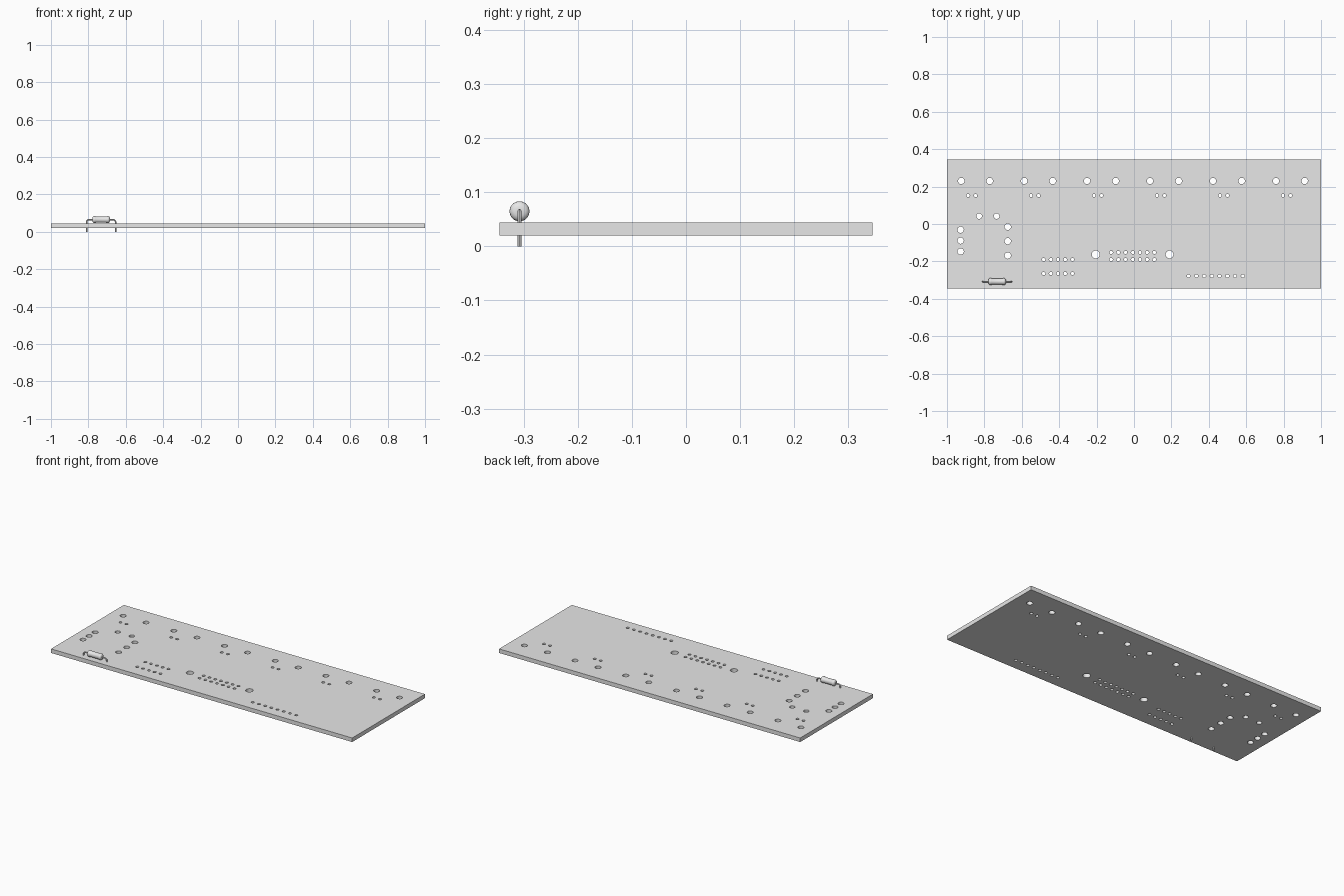
import bpy
from math import cos, sin, pi

if "Cube" in bpy.data.objects:
    bpy.data.objects.remove(bpy.data.objects["Cube"], do_unlink=True)

grey = bpy.data.materials.new("plain_grey")
grey.use_nodes = True
grey.diffuse_color = (0.8, 0.8, 0.8, 1)
grey.node_tree.nodes["Principled BSDF"].inputs["Base Color"].default_value = grey.diffuse_color


def add_spline(curve, points, closed):
    spline = curve.splines.new("POLY")
    spline.points.add(len(points) - 1)
    for target, p in zip(spline.points, points):
        target.co = (*p, 1)
    spline.use_cyclic_u = closed


def curve_to_mesh(name, curve, location):
    ob = bpy.data.objects.new(name, curve)
    bpy.context.collection.objects.link(ob)
    ob.location = location
    return finish(ob)


def finish(ob, smooth=0.6):
    bpy.ops.object.select_all(action="DESELECT")
    ob.select_set(True)
    bpy.context.view_layer.objects.active = ob
    bpy.ops.object.convert(target="MESH")
    ob.data.materials.clear()
    ob.data.materials.append(grey)
    bpy.ops.object.shade_smooth_by_angle(angle=smooth)
    return ob


# Hole layout: (x, y, radius)
BIG, MEDIUM, SMALL = 0.021, 0.017, 0.009
holes = [(-0.205, -0.163, BIG), (0.19, -0.163, BIG)]
for i in range(6):  # key switch positions along the back
    x = -0.924 + 0.3367 * i
    holes += [(x, 0.23, MEDIUM), (x + 0.153, 0.23, MEDIUM)]
    holes += [(x + 0.037, 0.152, SMALL), (x + 0.077, 0.152, SMALL)]
for i in range(3):  # left hand connector
    holes += [(-0.927, -0.031 - 0.058 * i, MEDIUM), (-0.675, -0.015 - 0.077 * i, MEDIUM)]
holes += [(-0.828, 0.042, 0.015), (-0.735, 0.042, 0.015)]


def pin_row(count, start, pitch, y):
    return [(start + pitch * i, y, SMALL) for i in range(count)]


holes += pin_row(5, -0.483, 0.0385, -0.19) + pin_row(5, -0.483, 0.0385, -0.265)
holes += pin_row(7, -0.122, 0.0385, -0.152) + pin_row(7, -0.122, 0.0385, -0.19)
holes += pin_row(8, 0.292, 0.0414, -0.278)

# Circuit board: filled outline with holes, extruded
outline = bpy.data.curves.new("board", "CURVE")
outline.dimensions = "2D"
outline.fill_mode = "BOTH"
outline.extrude = 0.0122
add_spline(outline, [(sx, sy * 0.345, 0) for sx, sy in ((-1, -1), (1, -1), (1, 1), (-1, 1))], True)
for x, y, r in holes:
    add_spline(outline, [(x + r * cos(a * pi / 12), y + r * sin(a * pi / 12), 0)
                         for a in range(24)], True)
curve_to_mesh("circuit_board", outline, (0, 0, 0.0325))

# Resistor body: lathed profile with rounded ends
CENTRE = (-0.732, -0.308, 0.065)
half = [(0.047, 0.004), (0.0465, 0.01), (0.044, 0.015), (0.04, 0.018),
        (0.036, 0.0185), (0.031, 0.018), (0.027, 0.0168)]
profile = half + [(-x, r) for x, r in reversed(half)]
SIDES = 24
verts = [(x, r * cos(2 * pi * k / SIDES), r * sin(2 * pi * k / SIDES))
         for x, r in profile for k in range(SIDES)]
faces = []
for i in range(len(profile) - 1):
    for k in range(SIDES):
        a, b = i * SIDES + k, i * SIDES + (k + 1) % SIDES
        faces.append((a, b, b + SIDES, a + SIDES))
faces.append(tuple(reversed(range(SIDES))))
faces.append(tuple(range(len(verts) - SIDES, len(verts))))
mesh = bpy.data.meshes.new("resistor_body")
mesh.from_pydata(verts, [], faces)
body = bpy.data.objects.new("resistor_body", mesh)
bpy.context.collection.objects.link(body)
body.location = CENTRE
finish(body, 0.9)

# Bent wire leads going down through the board
BEND = 0.014
for side, name in ((-1, "resistor_lead_right"), (1, "resistor_lead_left")):
    wire = bpy.data.curves.new(name, "CURVE")
    wire.dimensions = "3D"
    wire.bevel_depth = 0.004
    wire.bevel_resolution = 2
    wire.use_fill_caps = True
    reach = 0.0775
    path = [(side * 0.04, 0, 0)]
    path += [(side * (reach - BEND + BEND * sin(t * pi / 12)), 0, BEND * (cos(t * pi / 12) - 1))
             for t in range(7)]
    path.append((side * reach, 0, -CENTRE[2]))
    add_spline(wire, path, False)
    curve_to_mesh(name, wire, CENTRE)
